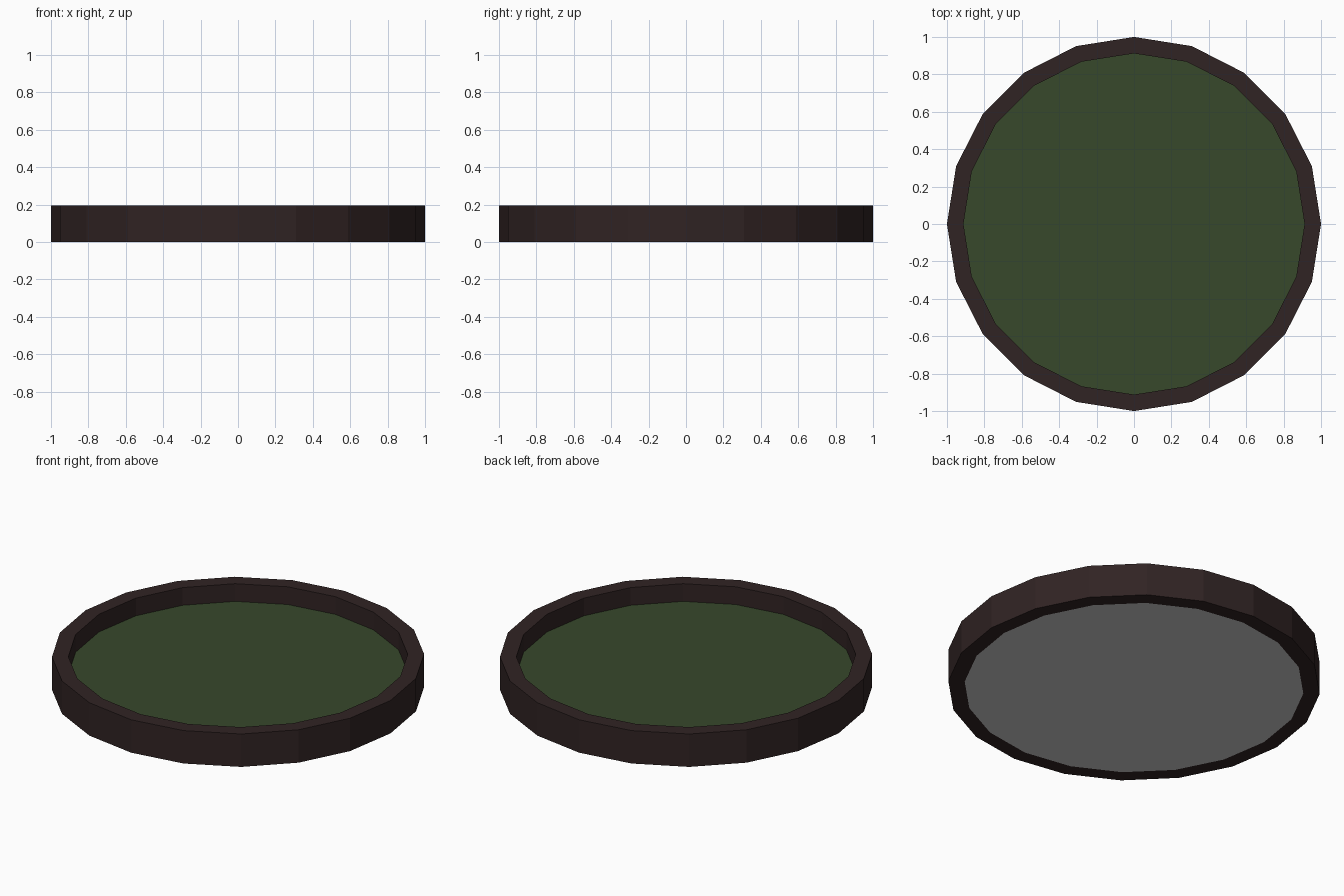
import bpy, bmesh
from math import cos, sin, pi

if "Cube" in bpy.data.objects:
    bpy.data.objects.remove(bpy.data.objects["Cube"])

SIDES = 20
R_OUT, R_IN = 1.0, 0.912
HEIGHT, FILL_Z = 0.195, 0.09


def material(name, color):
    mat = bpy.data.materials.new(name)
    mat.diffuse_color = (*color, 1.0)
    mat.use_nodes = True
    mat.node_tree.nodes["Principled BSDF"].inputs["Base Color"].default_value = mat.diffuse_color
    return mat


def circle(bm, r, z):
    return [bm.verts.new((r * cos(2 * pi * i / SIDES), r * sin(2 * pi * i / SIDES), z))
            for i in range(SIDES)]


def finish(bm, name, mat=None):
    mesh = bpy.data.meshes.new(name)
    bm.to_mesh(mesh)
    bm.free()
    obj = bpy.data.objects.new(name, mesh)
    bpy.context.collection.objects.link(obj)
    if mat:
        mesh.materials.append(mat)
    return obj


# Rim: rectangular section swept round a 20-sided ring
bm = bmesh.new()
section = [(R_OUT, 0), (R_OUT, HEIGHT), (R_IN, HEIGHT), (R_IN, 0)]
loops = [circle(bm, r, z) for r, z in section]
for k in range(4):
    a, b = loops[k], loops[(k + 1) % 4]
    for i in range(SIDES):
        j = (i + 1) % SIDES
        bm.faces.new((a[i], a[j], b[j], b[i]))
bmesh.ops.recalc_face_normals(bm, faces=bm.faces)
finish(bm, "rim", material("dark_brown", (0.030, 0.017, 0.017)))

# Green surface sunk inside the rim
bm = bmesh.new()
bm.faces.new(circle(bm, R_IN, FILL_Z))
finish(bm, "green_surface", material("dark_green", (0.038, 0.065, 0.024)))

# Plain base plate, flush with the underside and facing down
bm = bmesh.new()
bm.faces.new(list(reversed(circle(bm, R_IN, 0))))
finish(bm, "base_plate")
